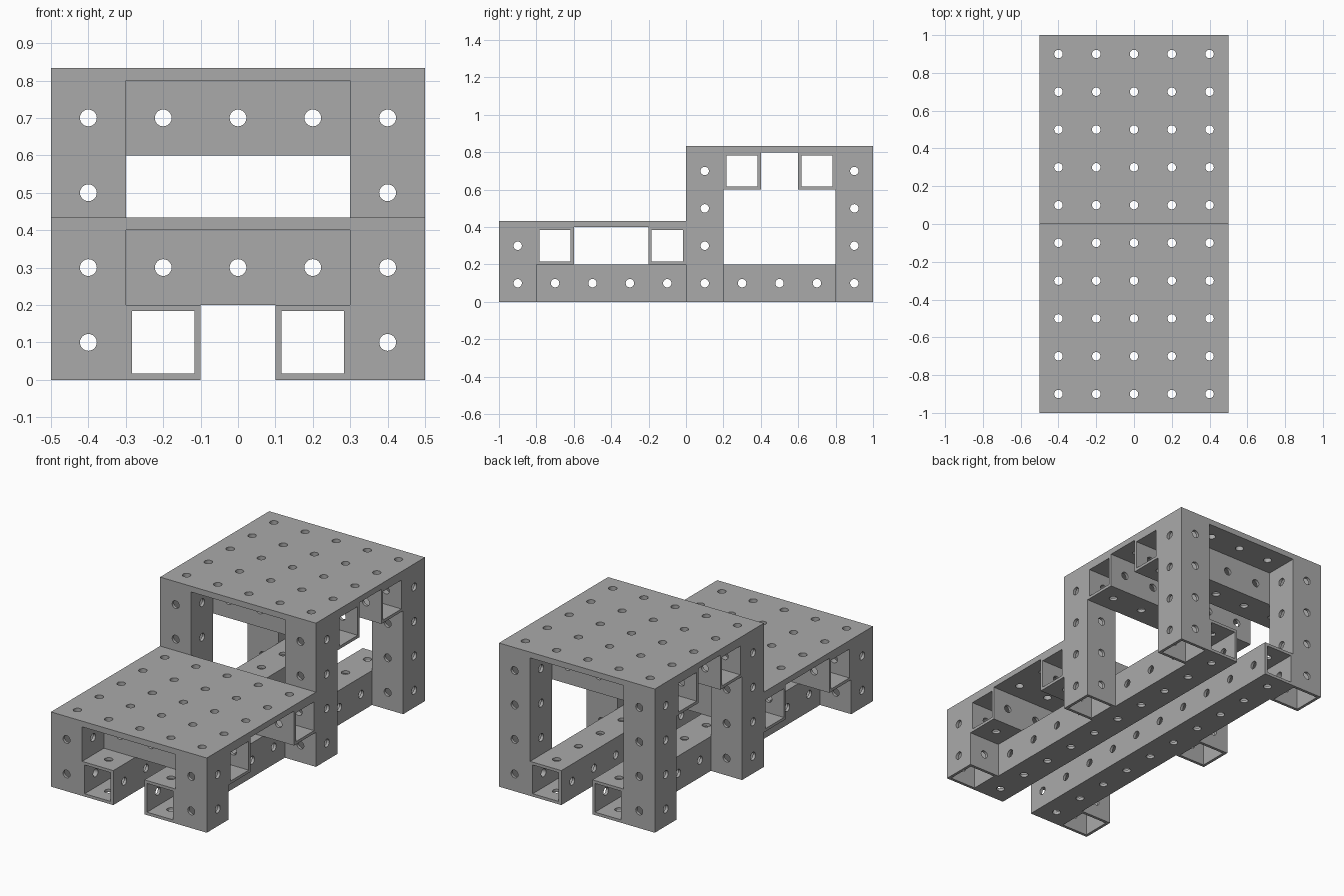
import bpy, bmesh
from math import pi
from mathutils import Matrix, Vector

if "Cube" in bpy.data.objects:
    bpy.data.objects.remove(bpy.data.objects["Cube"])

UNIT = 0.2          # tube width and hole spacing
WALL = UNIT / 12    # tube wall thickness
PLATE = UNIT / 6    # plate thickness
HOLE = 0.0225       # hole radius

grey = bpy.data.materials.new("plain grey")
grey.use_nodes = True
grey.diffuse_color = (0.4, 0.4, 0.4, 1)
grey.node_tree.nodes["Principled BSDF"].inputs["Base Color"].default_value = (0.4, 0.4, 0.4, 1)


def to_mesh(bm, name):
    bmesh.ops.recalc_face_normals(bm, faces=bm.faces)
    mesh = bpy.data.meshes.new(name)
    bm.to_mesh(mesh)
    bm.free()
    mesh.materials.append(grey)
    return mesh


def add(name, mesh, location=(0, 0, 0), rotation=(0, 0, 0)):
    obj = bpy.data.objects.new(name, mesh)
    obj.location, obj.rotation_euler = location, rotation
    bpy.context.collection.objects.link(obj)
    return obj


def drill(bm, holes, name):
    """Cut a short round hole at every matrix in holes; return the finished mesh."""
    cutters = bmesh.new()
    for matrix in holes:
        bmesh.ops.create_cone(cutters, cap_ends=True, segments=24, radius1=HOLE,
                              radius2=HOLE, depth=0.06, matrix=matrix)
    body = add(name, to_mesh(bm, name))
    cutter = add("hole_cutter", to_mesh(cutters, "hole_cutter"))
    cutter.hide_render = True
    cut = body.modifiers.new("holes", 'BOOLEAN')
    cut.operation, cut.solver, cut.object = 'DIFFERENCE', 'EXACT', cutter
    graph = bpy.context.evaluated_depsgraph_get()
    mesh = bpy.data.meshes.new_from_object(body.evaluated_get(graph))
    mesh.name = name
    bpy.data.objects.remove(body)
    bpy.data.objects.remove(cutter)
    return mesh


def spots(count):
    return [(i - (count - 1) / 2) * UNIT for i in range(count)]


def tube(count, name):
    """Open square tube along z, drilled on all four sides in every unit."""
    bm = bmesh.new()
    half, bottom = UNIT / 2, -count * UNIT / 2
    corners = [(-1, -1), (1, -1), (1, 1), (-1, 1)]
    outer, inner = [[bm.verts.new((x * r, y * r, bottom)) for x, y in corners]
                    for r in (half, half - WALL)]
    for i in range(4):
        j = (i + 1) % 4
        bm.faces.new((outer[i], outer[j], inner[j], inner[i]))
    ring = bmesh.ops.extrude_face_region(bm, geom=bm.faces[:], use_keep_orig=True)
    top = [v for v in ring["geom"] if isinstance(v, bmesh.types.BMVert)]
    bmesh.ops.translate(bm, verts=top, vec=(0, 0, count * UNIT))
    holes = [Matrix.Rotation(side * pi / 2, 4, 'Z')
             @ Matrix.Translation((half - WALL / 2, 0, z))
             @ Matrix.Rotation(pi / 2, 4, 'Y')
             for z in spots(count) for side in range(4)]
    return drill(bm, holes, name)


def plate(count, name):
    """Square plate drilled on a regular grid."""
    bm = bmesh.new()
    size = Vector((count * UNIT, count * UNIT, PLATE))
    bmesh.ops.create_cube(bm, size=1, matrix=Matrix.Diagonal(size).to_4x4())
    holes = [Matrix.Translation((x, y, 0)) for x in spots(count) for y in spots(count)]
    return drill(bm, holes, name)


rail, beam = tube(10, "rail"), tube(5, "beam")
short_post, tall_post = tube(2, "short_post"), tube(4, "tall_post")
deck = plate(5, "deck")
parts = []

# Rails and upright posts, mirrored left and right
for side, s in (("left", 1), ("right", -1)):
    parts += [
        add(f"{side}_rail", rail, (s * 0.2, 0, 0.1), (pi / 2, 0, 0)),
        add(f"{side}_front_post", short_post, (s * 0.4, -0.9, 0.2)),
        add(f"{side}_middle_post", tall_post, (s * 0.4, 0.1, 0.4)),
        add(f"{side}_back_post", tall_post, (s * 0.4, 0.9, 0.4)),
    ]

# Cross beams under each deck
for name, y, z in (("lower_front", -0.7, 0.3), ("lower_back", -0.1, 0.3),
                   ("upper_front", 0.3, 0.7), ("upper_back", 0.7, 0.7)):
    parts.append(add(f"{name}_beam", beam, (0, y, z), (0, pi / 2, 0)))

# Perforated decks
parts.append(add("lower_deck", deck, (0, -0.5, 0.4 + PLATE / 2)))
parts.append(add("upper_deck", deck, (0, 0.5, 0.8 + PLATE / 2)))

# Round holes smooth, edges sharp
bpy.ops.object.select_all(action='DESELECT')
for obj in parts:
    obj.select_set(True)
bpy.context.view_layer.objects.active = parts[0]
bpy.ops.object.shade_smooth_by_angle()
